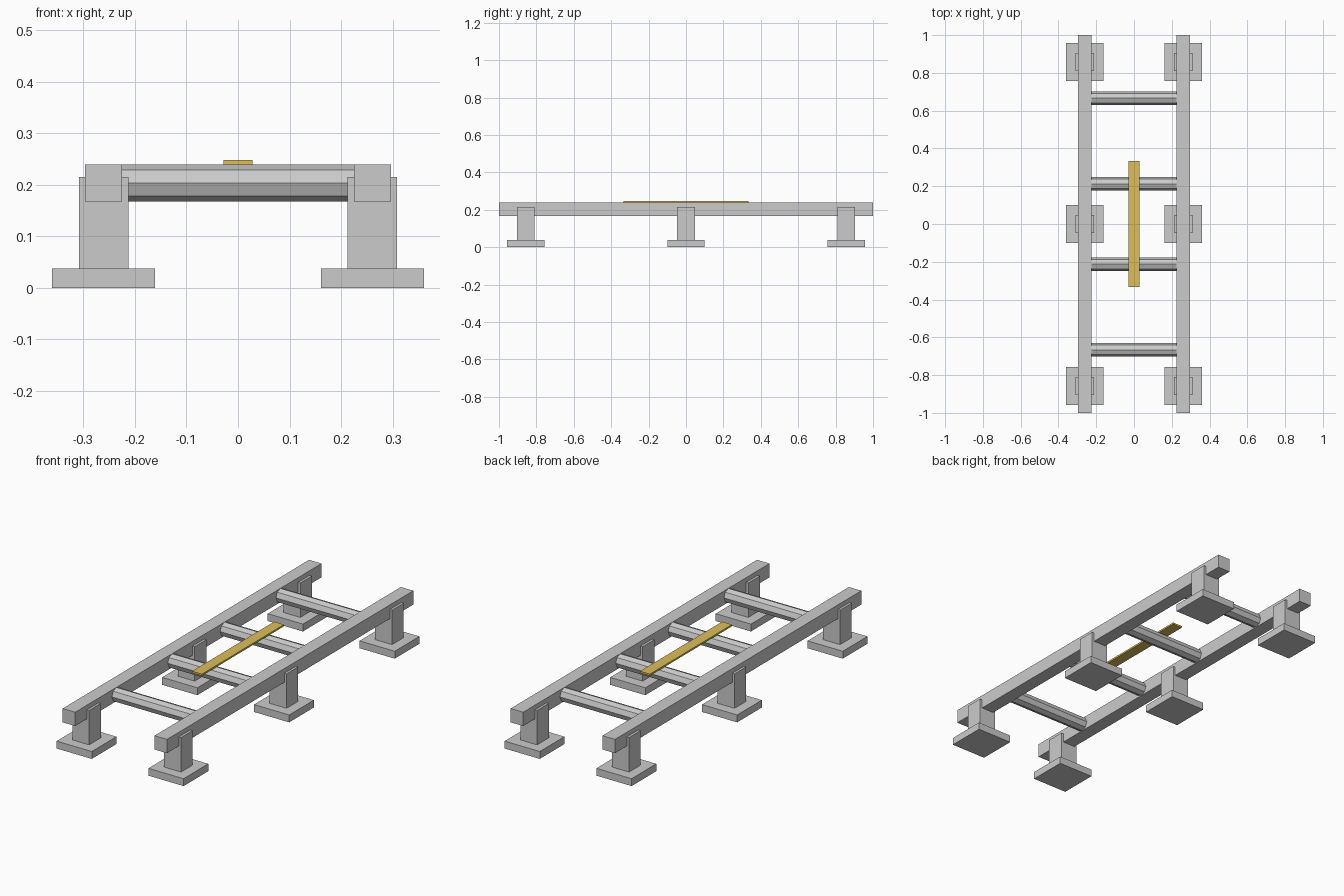
import bpy
from math import pi

if "Cube" in bpy.data.objects:
    bpy.data.objects.remove(bpy.data.objects["Cube"])


def box(name, centre, size):
    bpy.ops.mesh.primitive_cube_add(size=1, location=centre)
    ob = bpy.context.object
    ob.name = name
    ob.scale = size
    bpy.ops.object.transform_apply(location=False, rotation=False, scale=True)
    return ob


RAIL_X, RAIL_Z, RAIL_W = 0.261, 0.2035, 0.071

for side, sx in (("left", -1), ("right", 1)):
    x = sx * RAIL_X
    # Long side rail
    box(f"{side}_rail", (x, 0, RAIL_Z), (RAIL_W, 2, RAIL_W))
    # Support posts on square foot plates
    for place, y in (("front", -0.857), ("middle", 0), ("back", 0.857)):
        box(f"{side}_{place}_foot", (x, y, 0.019), (0.2, 0.2, 0.038))
        box(f"{side}_{place}_post", (x, y, 0.1265), (0.096, 0.094, 0.177))

# Octagonal cross rungs, with a corner edge on top
for i, y in enumerate((-0.666, -0.213, 0.213, 0.666), 1):
    bpy.ops.mesh.primitive_cylinder_add(
        vertices=8, radius=0.0355, depth=0.455,
        location=(0, y, RAIL_Z), rotation=(0, pi / 2, 0))
    bpy.context.object.name = f"cross_rung_{i}"

# Flat yellow strip resting on the two middle rungs
strip = box("centre_strip", (0, 0, 0.2435), (0.056, 0.666, 0.009))
gold = bpy.data.materials.new("yellow_paint")
gold.diffuse_color = (0.72, 0.52, 0.1, 1)
gold.use_nodes = True
gold.node_tree.nodes["Principled BSDF"].inputs["Base Color"].default_value = gold.diffuse_color
strip.data.materials.append(gold)
